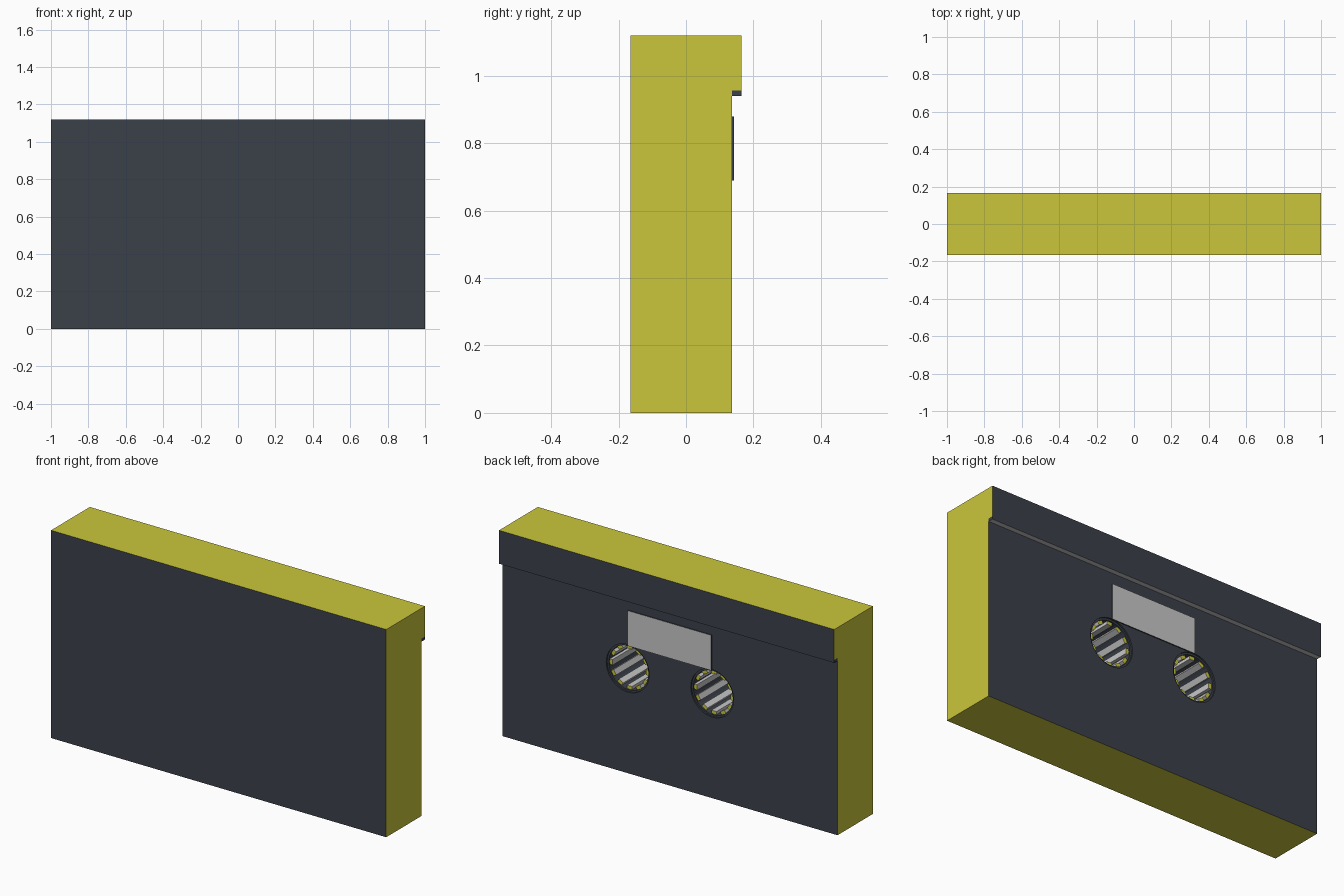
import bpy, bmesh, math
from mathutils import Matrix, Vector

cube = bpy.data.objects.get("Cube")
if cube:
    bpy.data.objects.remove(cube, do_unlink=True)


def make_material(name, rgb):
    linear = [((c / 255 + 0.055) / 1.055) ** 2.4 for c in rgb] + [1]
    mat = bpy.data.materials.new(name)
    mat.use_nodes = True
    mat.diffuse_color = linear
    mat.node_tree.nodes["Principled BSDF"].inputs["Base Color"].default_value = linear
    return mat


MATERIALS = [make_material("dark slate", (59, 65, 74)),
             make_material("mustard yellow", (202, 198, 59)),
             make_material("light grey", (200, 200, 200))]
DARK, YELLOW, GREY = range(3)

FRONT, BACK, LIP = -0.165, 0.137, 0.165
HEIGHT, LIP_LOW, LIP_SEAM = 1.12, 0.94, 0.956
HUB_X, HUB_Z, TEETH = 0.252, 0.565, 12


def finish(bm, name, rule=None):
    """Turn a bmesh into an object, colouring faces by the rule."""
    bmesh.ops.recalc_face_normals(bm, faces=bm.faces[:])
    mesh = bpy.data.meshes.new(name)
    bm.to_mesh(mesh)
    bm.free()
    obj = bpy.data.objects.new(name, mesh)
    bpy.context.collection.objects.link(obj)
    for mat in MATERIALS:
        mesh.materials.append(mat)
    if rule:
        paint(obj, rule)
    return obj


def paint(obj, rule):
    for face in obj.data.polygons:
        face.material_index = rule(face.center, face.normal)


def add_box(bm, low, high, turn=Matrix()):
    low, high = Vector(low), Vector(high)
    matrix = turn @ Matrix.Translation((low + high) / 2) @ Matrix.Diagonal((high - low).to_4d())
    bmesh.ops.create_cube(bm, size=1, matrix=matrix)


def drill(body, x, radius, y_floor):
    """Cut a round blind hole into the back."""
    bm = bmesh.new()
    y_top = BACK + 0.05
    place = Matrix.Translation((x, (y_floor + y_top) / 2, HUB_Z)) @ Matrix.Rotation(math.pi / 2, 4, "X")
    bmesh.ops.create_cone(bm, cap_ends=True, segments=40, radius1=radius, radius2=radius,
                          depth=y_top - y_floor, matrix=place)
    cutter = finish(bm, "hole_cutter")
    cutter.hide_render = True
    mod = body.modifiers.new("hole", "BOOLEAN")
    mod.operation, mod.solver, mod.object = "DIFFERENCE", "EXACT", cutter
    bpy.context.view_layer.objects.active = body
    bpy.ops.object.modifier_apply(modifier=mod.name)
    bpy.data.objects.remove(cutter, do_unlink=True)


# Case: stepped side profile extruded across the width
bm = bmesh.new()
profile = [(FRONT, 0), (BACK, 0), (BACK, LIP_SEAM), (LIP, LIP_SEAM), (LIP, HEIGHT), (FRONT, HEIGHT)]
side = bm.faces.new([bm.verts.new((-1, y, z)) for y, z in profile])
swept = bmesh.ops.extrude_face_region(bm, geom=[side])["geom"]
bmesh.ops.translate(bm, vec=(2, 0, 0), verts=[v for v in swept if isinstance(v, bmesh.types.BMVert)])
case = finish(bm, "case")

# Hub holes with a shallow counterbore
for x in (-HUB_X, HUB_X):
    drill(case, x, 0.128, BACK - 0.008)
    drill(case, x, 0.118, FRONT + 0.01)


def case_colour(center, normal):
    outer = abs(center.x) > 0.99 or center.z < 0.01 or center.z > HEIGHT - 0.01
    return YELLOW if outer and abs(normal.y) < 0.5 else DARK


paint(case, case_colour)

# Strip under the overhanging lip
bm = bmesh.new()
add_box(bm, (-1, BACK, LIP_LOW), (1, LIP, LIP_SEAM))
finish(bm, "lip_strip", lambda c, n: GREY if n.z < -0.5 else DARK)

# Window plate between the hubs
bm = bmesh.new()
add_box(bm, (-0.25, BACK, 0.69), (0.25, BACK + 0.006, 0.88))
finish(bm, "window", lambda c, n: GREY if n.y > 0.5 else DARK)

# Ribs lining each hub hole
for name, x in (("right", -HUB_X), ("left", HUB_X)):
    bm = bmesh.new()
    for i in range(TEETH):
        turn = Matrix.Translation((x, 0, HUB_Z)) @ Matrix.Rotation(math.tau * i / TEETH, 4, "Y")
        add_box(bm, (-0.015, FRONT + 0.01, 0.1), (0.015, BACK - 0.015, 0.119), turn)
    finish(bm, name + "_hub_teeth", lambda c, n: YELLOW if n.y > 0.5 else GREY)
